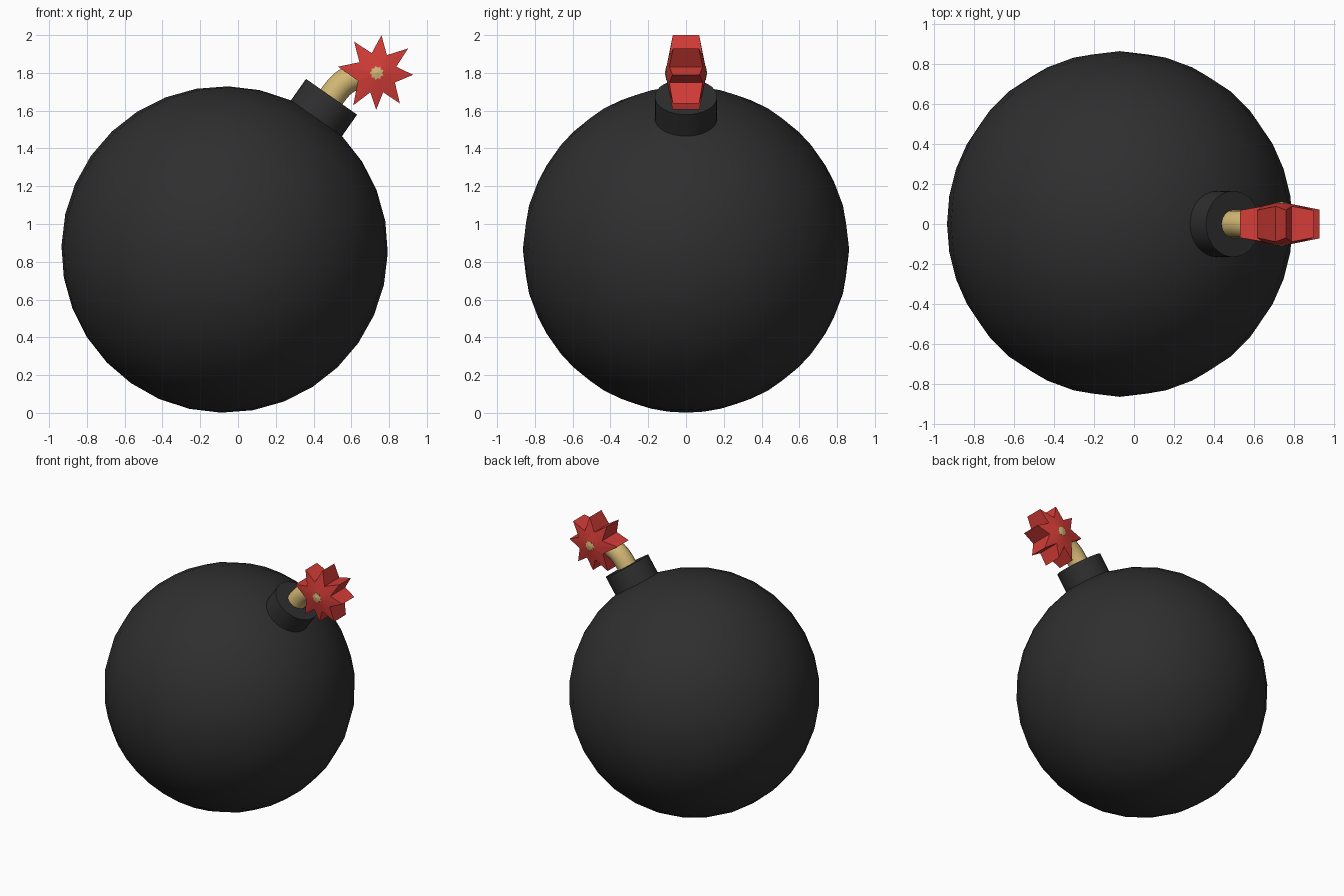
import bpy, bmesh, math
from mathutils import Vector, Matrix

if "Cube" in bpy.data.objects:
    bpy.data.objects.remove(bpy.data.objects["Cube"], do_unlink=True)


def material(name, rgb):
    m = bpy.data.materials.new(name)
    m.use_nodes = True
    m.diffuse_color = (*rgb, 1)
    m.node_tree.nodes["Principled BSDF"].inputs["Base Color"].default_value = (*rgb, 1)
    return m


black = material("charcoal black", (0.028, 0.028, 0.028))
tan = material("rope tan", (0.66, 0.48, 0.18))
red = material("spark red", (0.65, 0.045, 0.038))


def finish(obj, name, mat, smooth):
    obj.name = name
    obj.data.materials.append(mat)
    if smooth:
        bpy.ops.object.select_all(action="DESELECT")
        obj.select_set(True)
        bpy.context.view_layer.objects.active = obj
        bpy.ops.object.shade_smooth_by_angle(angle=math.radians(30))
    return obj


# Shared tilted axis for body and neck
tilt = math.radians(35)
center = Vector((-0.071, 0, 0.865))
axis = Vector((math.sin(tilt), 0, math.cos(tilt)))

# Round body
bpy.ops.mesh.primitive_uv_sphere_add(segments=32, ring_count=16, radius=0.864,
                                     location=center, rotation=(0, tilt, 0))
finish(bpy.context.object, "body", black, True)

# Neck collar
bpy.ops.mesh.primitive_cylinder_add(vertices=32, radius=0.165, depth=0.19,
                                    location=center + axis * 0.892, rotation=(0, tilt, 0))
finish(bpy.context.object, "neck", black, True)

# Bent fuse running from the neck into the spark
spark_center = Vector((0.735, 0, 1.80))
curve = bpy.data.curves.new("fuse", "CURVE")
curve.dimensions = "3D"
curve.bevel_depth = 0.07
curve.bevel_resolution = 6
curve.use_fill_caps = True
spline = curve.splines.new("BEZIER")
spline.bezier_points.add(1)
start = center + axis * 0.96
for point, co, pull in zip(spline.bezier_points, (start, spark_center),
                           (axis * 0.13, Vector((0.16, 0, 0.02)))):
    point.co = co
    point.handle_left = co - pull
    point.handle_right = co + pull
fuse = bpy.data.objects.new("fuse", curve)
bpy.context.collection.objects.link(fuse)
curve.materials.append(tan)


# Star prism that is thickest at its middle
def star(name, mat, outline, mid_depth, slope):
    bm = bmesh.new()
    front, back = [], []
    for ring, side in ((front, -1), (back, 1)):
        for angle, r in outline:
            a = math.radians(angle)
            ring.append(bm.verts.new((r * math.cos(a), side * (mid_depth - slope * r),
                                      r * math.sin(a))))
        hub = bm.verts.new((0, side * mid_depth, 0))
        for i in range(len(ring)):
            bm.faces.new((hub, ring[i - 1], ring[i]))
    for i in range(len(front)):
        bm.faces.new((front[i - 1], front[i], back[i], back[i - 1]))
    bmesh.ops.recalc_face_normals(bm, faces=bm.faces)
    mesh = bpy.data.meshes.new(name)
    bm.to_mesh(mesh)
    bm.free()
    obj = bpy.data.objects.new(name, mesh)
    obj.location = spark_center
    bpy.context.collection.objects.link(obj)
    return finish(obj, name, mat, False)


# Spark burst with slightly uneven tips
tips = [(-126, 0.212), (-91, 0.195), (-53, 0.203), (-3, 0.192),
        (38, 0.21), (83, 0.201), (126, 0.205), (171, 0.208)]
outline = []
for i, (angle, r) in enumerate(tips):
    following = tips[(i + 1) % len(tips)][0]
    gap = (following - angle) % 360
    outline += [(angle, r), (angle + gap / 2, 0.108)]
star("spark", red, outline, 0.11, 0.2)

# Ragged fuse end showing through the middle of the spark
ragged = [(i * 20, 0.038 if i % 2 else 0.028) for i in range(18)]
star("fuse_end", tan, ragged, 0.112, 0.2)
